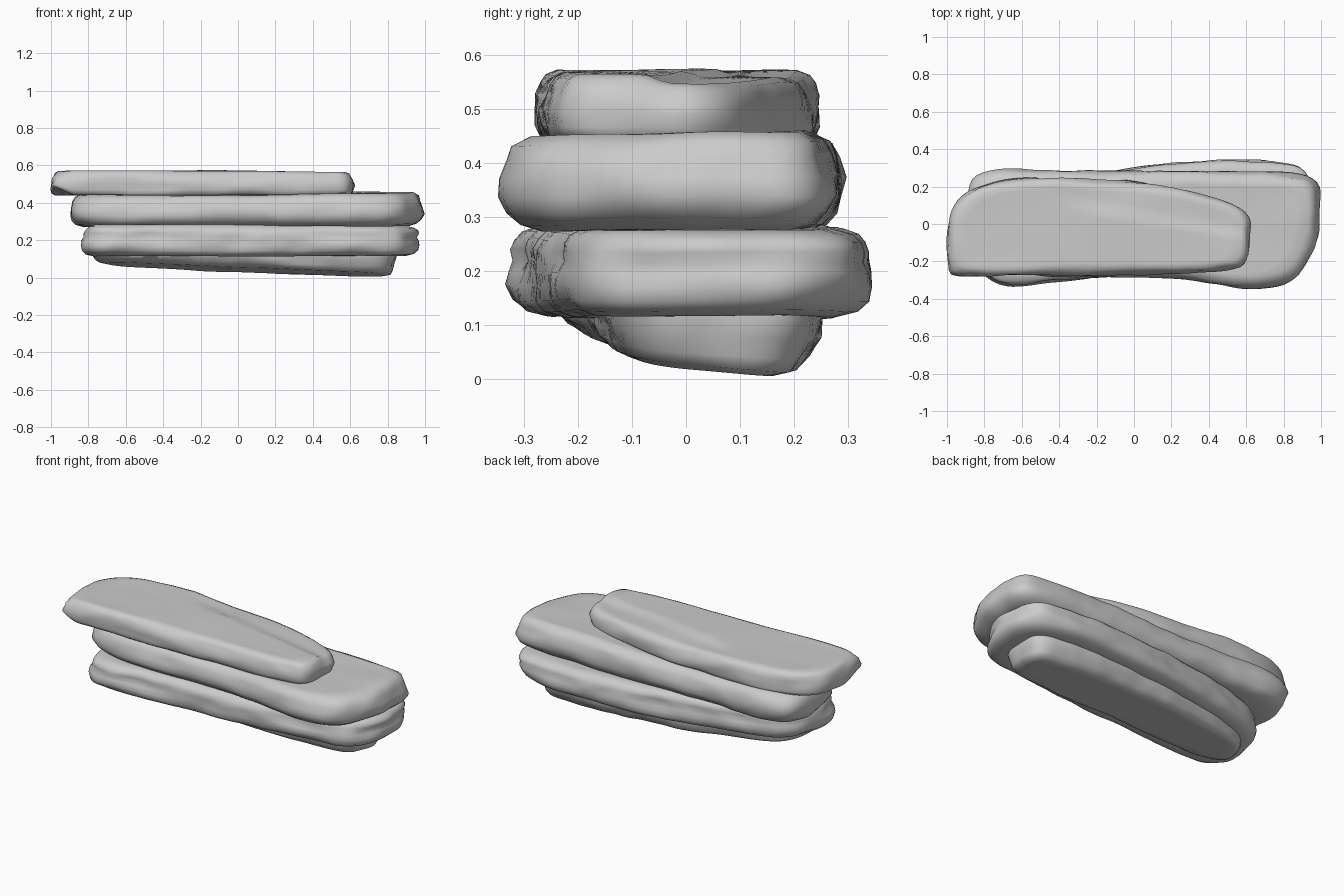
import bpy, bmesh, math
from mathutils import Vector, noise

if "Cube" in bpy.data.objects:
    bpy.data.objects.remove(bpy.data.objects["Cube"])

N = 140  # points around each slab


def smooth_outline(pts, n):
    """Closed Catmull-Rom curve through pts, evenly resampled."""
    P = [Vector(p) for p in pts]
    k, dense = len(P), []
    for i in range(k):
        a, b, c, d = P[i - 1], P[i], P[(i + 1) % k], P[(i + 2) % k]
        for j in range(20):
            t = j / 20
            dense.append(0.5 * (2 * b + (c - a) * t + (2 * a - 5 * b + 4 * c - d) * t * t
                                + (3 * b - a - 3 * c + d) * t ** 3))
    dense.append(dense[0])
    lens = [(dense[i + 1] - dense[i]).length for i in range(len(dense) - 1)]
    step_len, out, acc, i = sum(lens) / n, [], 0.0, 0
    for j in range(n):
        while acc + lens[i] < j * step_len:
            acc += lens[i]
            i += 1
        out.append(dense[i].lerp(dense[i + 1], (j * step_len - acc) / lens[i]))
    return out


def slab(name, pts, bottom, top, edge, seed, rough=0.016):
    """Stone slab: outline swept through a rounded edge (inset, height) with layered noise."""
    ring = smooth_outline(pts, N)
    xs, ys = [p.x for p in ring], [p.y for p in ring]
    cx, cy = (min(xs) + max(xs)) / 2, (min(ys) + max(ys)) / 2
    hx, hy = (max(xs) - min(xs)) / 2, (max(ys) - min(ys)) / 2
    i0, i1 = edge[0][0], edge[-1][0]
    levels = [(i0, 0, s) for s in (0.2, 0.4, 0.6, 0.8, 0.92)]
    levels += [(i, t, 1) for i, t in edge]
    levels += [(i1, 1, s) for s in (0.92, 0.8, 0.65, 0.5, 0.35, 0.2)]
    bm = bmesh.new()
    rings = []
    for inset, t, s in levels:
        row = []
        for p in ring:
            # noise stretched along x makes the bedding grooves
            n = noise.noise(Vector((p.x * 3.2, p.y * 5, t * 2.5 + seed)))
            n += 0.5 * noise.noise(Vector((p.x * 8, p.y * 9, t * 4 + seed * 2)))
            d = inset + rough * (n + 0.3)
            x = cx + (p.x - cx) * (1 - d / hx) * s
            y = cy + (p.y - cy) * (1 - d / hy) * s
            z = bottom(x, y) * (1 - t) + top(x, y) * t
            z += 0.005 * noise.noise(Vector((x * 3, y * 6, seed + t)))
            row.append(bm.verts.new((x, y, z)))
        rings.append(row)
    for a, b in zip(rings, rings[1:]):
        for j in range(N):
            k = (j + 1) % N
            bm.faces.new((a[j], a[k], b[k], b[j]))
    bm.faces.new(rings[0][::-1])
    bm.faces.new(rings[-1])
    bmesh.ops.recalc_face_normals(bm, faces=bm.faces)
    me = bpy.data.meshes.new(name)
    bm.to_mesh(me)
    bm.free()
    ob = bpy.data.objects.new(name, me)
    bpy.context.collection.objects.link(ob)
    bpy.context.view_layer.objects.active = ob
    ob.select_set(True)
    bpy.ops.object.shade_smooth_by_angle(angle=math.radians(60))
    ob.select_set(False)


def step(v, w):
    v = max(0, min(1, v / w))
    return v * v * (3 - 2 * v)


ROUND = [(.075, 0), (.04, .06), (.015, .18), (0, .35), (0, .55), (.008, .75), (.025, .9), (.06, 1)]
GROOVED = [(.07, 0), (.03, .06), (.008, .18), (0, .35), (.003, .5), (.012, .62),
           (.009, .74), (.015, .85), (.03, .94), (.06, 1)]
BOXY = [(.02, 0), (.006, .06), (0, .2), (0, .45), (.004, .65), (.013, .82), (.024, .93), (.045, 1)]

# lowest slab, with a sloping underside
slab("bottom_slab",
     [(-.80, -.12), (-.72, -.235), (-.4, -.235), (0, -.19), (.5, -.15), (.78, -.1), (.85, .05),
      (.83, .2), (.65, .25), (.2, .25), (-.3, .18), (-.68, .07)],
     lambda x, y: .045 - .035 * x - .1 * y, lambda x, y: .15,
     [(.08, 0), (.045, .08), (.025, .25), (.01, .5), (0, .75), (0, 1)], 3.1)

# second slab, skewed towards the back right
slab("lower_slab",
     [(-.84, -.14), (-.8, -.28), (-.65, -.338), (-.4, -.315), (0, -.285), (.4, -.26), (.8, -.21),
      (.93, -.1), (.975, .08), (.94, .25), (.82, .33), (.5, .35), (0, .31), (-.4, .24),
      (-.7, .15), (-.81, .03)],
     lambda x, y: .115, lambda x, y: .283 - .008 * step(x, .9), GROOVED, 7.4)

# third slab, sticking out to the right
slab("upper_slab",
     [(-.905, .05), (-.85, -.16), (-.65, -.26), (-.2, -.285), (.2, -.295), (.42, -.325), (.68, -.348),
      (.88, -.28), (.97, -.1), (1.0, .1), (.97, .23), (.82, .27), (.4, .295), (0, .285),
      (-.4, .29), (-.7, .305), (-.84, .27), (-.89, .18)],
     lambda x, y: .275, lambda x, y: .445 + .012 * step(x, .7) + .02 * y, ROUND, 11.7)

# top slab, sticking out to the left: shallow diagonal ledge, undercut front left corner
slab("top_slab",
     [(-.995, -.22), (-.94, -.28), (-.6, -.278), (-.2, -.275), (.2, -.27), (.52, -.25), (.605, -.2),
      (.625, -.05), (.615, .03), (.54, .1), (.35, .165), (.08, .218), (-.3, .248), (-.65, .243),
      (-.86, .19), (-.97, .09), (-1.002, -.05)],
     lambda x, y: .44 + .045 * step(-.86 - x, .14) * step(-.05 - y, .2),
     lambda x, y: .572 - .008 * step(x, .6) - .02 * step(-.88 - x, .12) * step(-.1 - y, .2)
     - .014 * step(y - (.06 - .18 * (x + .2)), .05) * step(x + .5, .4), BOXY, 19.2, .012)
